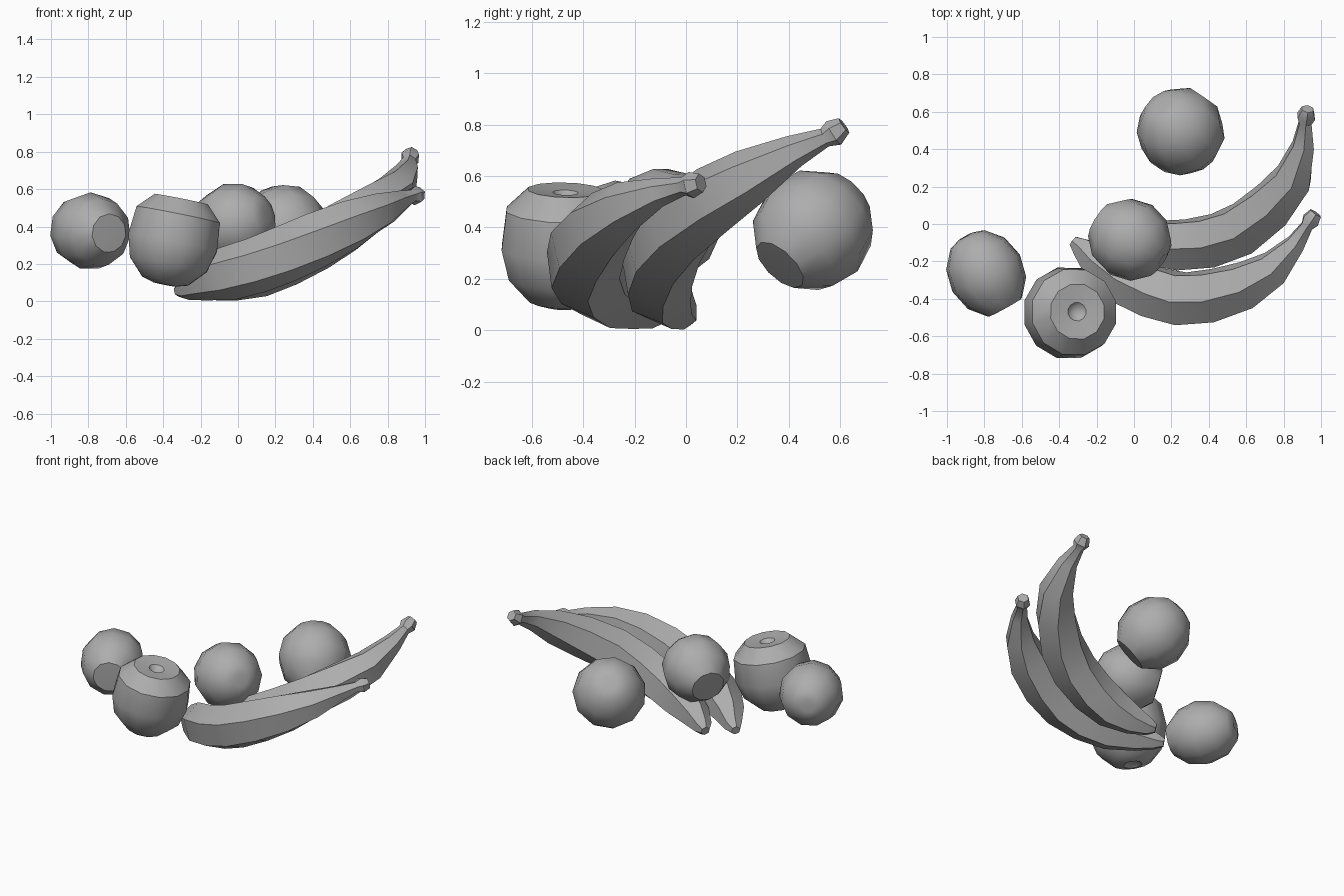
import bpy, bmesh, math
from mathutils import Vector

cube = bpy.data.objects.get("Cube")
if cube:
    bpy.data.objects.remove(cube)

grey = bpy.data.materials.new("plain_grey")
grey.use_nodes = True
COLOUR = (0.42, 0.42, 0.42, 1)
grey.diffuse_color = COLOUR
grey.node_tree.nodes["Principled BSDF"].inputs["Base Color"].default_value = COLOUR


def skin(name, rings, sharp):
    """Join rings of points into a closed, capped surface."""
    bm = bmesh.new()
    loops = [[bm.verts.new(p) for p in ring] for ring in rings]
    n = len(loops[0])
    for a, b in zip(loops, loops[1:]):
        for i in range(n):
            j = (i + 1) % n
            bm.faces.new((a[i], a[j], b[j], b[i]))
    bm.faces.new(loops[0])
    bm.faces.new(loops[-1])
    bmesh.ops.remove_doubles(bm, verts=bm.verts, dist=0.0005)
    bmesh.ops.recalc_face_normals(bm, faces=bm.faces)
    mesh = bpy.data.meshes.new(name)
    bm.to_mesh(mesh)
    bm.free()
    mesh.materials.append(grey)
    obj = bpy.data.objects.new(name, mesh)
    bpy.context.collection.objects.link(obj)
    bpy.ops.object.select_all(action='DESELECT')
    obj.select_set(True)
    bpy.context.view_layer.objects.active = obj
    bpy.ops.object.shade_smooth_by_angle(angle=math.radians(sharp))


def ring(centre, u, v, r, n):
    steps = [math.tau * i / n for i in range(n)]
    return [centre + r * (math.cos(a) * u + math.sin(a) * v) for a in steps]


def lathe(name, profile, centre, axis, n, sharp):
    """Turn a (radius, height) profile around a tilted axis."""
    w = Vector(axis).normalized()
    u = w.orthogonal().normalized()
    v = w.cross(u)
    c = Vector(centre)
    skin(name, [ring(c + w * h, u, v, r, n) for r, h in profile], sharp)


def banana(name, path, roll=math.radians(8)):
    """Six-sided tapered sweep along (x, y, z, radius) points, rolled outward."""
    pts = [Vector(p[:3]) for p in path]
    rings = []
    for i, p in enumerate(pts):
        t = (pts[min(i + 1, len(pts) - 1)] - pts[max(i - 1, 0)]).normalized()
        side = Vector((t.y, -t.x, 0)).normalized()
        up = side.cross(t)
        u = up * math.cos(roll) + side * math.sin(roll)
        v = side * math.cos(roll) - up * math.sin(roll)
        rings.append(ring(p, u, v, path[i][3], 6))
    skin(name, rings, 35)


# Round fruit: a ball with a flat blossom end and a small dimple at the other
def orange(name, centre, radius, length, axis):
    profile = [(0.0001, 0.88 * length)]
    for deg in (30, 60, 90, 120, 150):
        a = math.radians(deg)
        profile.append((radius * math.sin(a), length * math.cos(a)))
    profile += [(0.2 * radius, -0.95 * length), (0.0001, -0.91 * length)]
    lathe(name, profile, centre, axis, 11, 34)


orange("left_orange", (-0.79, -0.265, 0.375), 0.208, 0.24, (0.48, -0.87, -0.05))
orange("middle_orange", (-0.022, -0.083, 0.415), 0.22, 0.226, (-0.82, 0.51, -0.25))
orange("back_orange", (0.25, 0.495, 0.39), 0.236, 0.242, (0.44, -0.61, -0.64))

# Apple with a sunken top and bottom
lathe("apple", [(0.0001, 0.155), (0.05, 0.205), (0.15, 0.215), (0.235, 0.13),
                (0.25, -0.02), (0.217, -0.14), (0.13, -0.23), (0.06, -0.25),
                (0.0001, -0.21)],
      (-0.345, -0.475, 0.335), (0.2, 0.03, 1), 12, 32)

# Bananas, from blossom tip to stem end
banana("front_banana", [
    (-0.325, -0.09, 0.055, 0.03), (-0.28, -0.125, 0.065, 0.06), (-0.2, -0.2, 0.1, 0.1),
    (-0.06, -0.295, 0.147, 0.145), (0.1, -0.365, 0.193, 0.151), (0.25, -0.4, 0.252, 0.154),
    (0.42, -0.383, 0.328, 0.152), (0.6, -0.327, 0.41, 0.136), (0.75, -0.235, 0.48, 0.102),
    (0.865, -0.105, 0.537, 0.057), (0.925, -0.01, 0.56, 0.036), (0.945, 0.02, 0.565, 0.052),
    (0.972, 0.058, 0.573, 0.037)])
banana("back_banana", [
    (-0.165, 0.02, 0.05, 0.03), (-0.13, -0.005, 0.06, 0.06), (-0.04, -0.055, 0.095, 0.097),
    (0.1, -0.1, 0.15, 0.134), (0.25, -0.112, 0.22, 0.146), (0.42, -0.09, 0.31, 0.151),
    (0.58, -0.025, 0.405, 0.15), (0.735, 0.1, 0.505, 0.138), (0.852, 0.245, 0.597, 0.112),
    (0.905, 0.42, 0.697, 0.065), (0.915, 0.54, 0.75, 0.038), (0.92, 0.575, 0.768, 0.054),
    (0.928, 0.615, 0.797, 0.035)])
